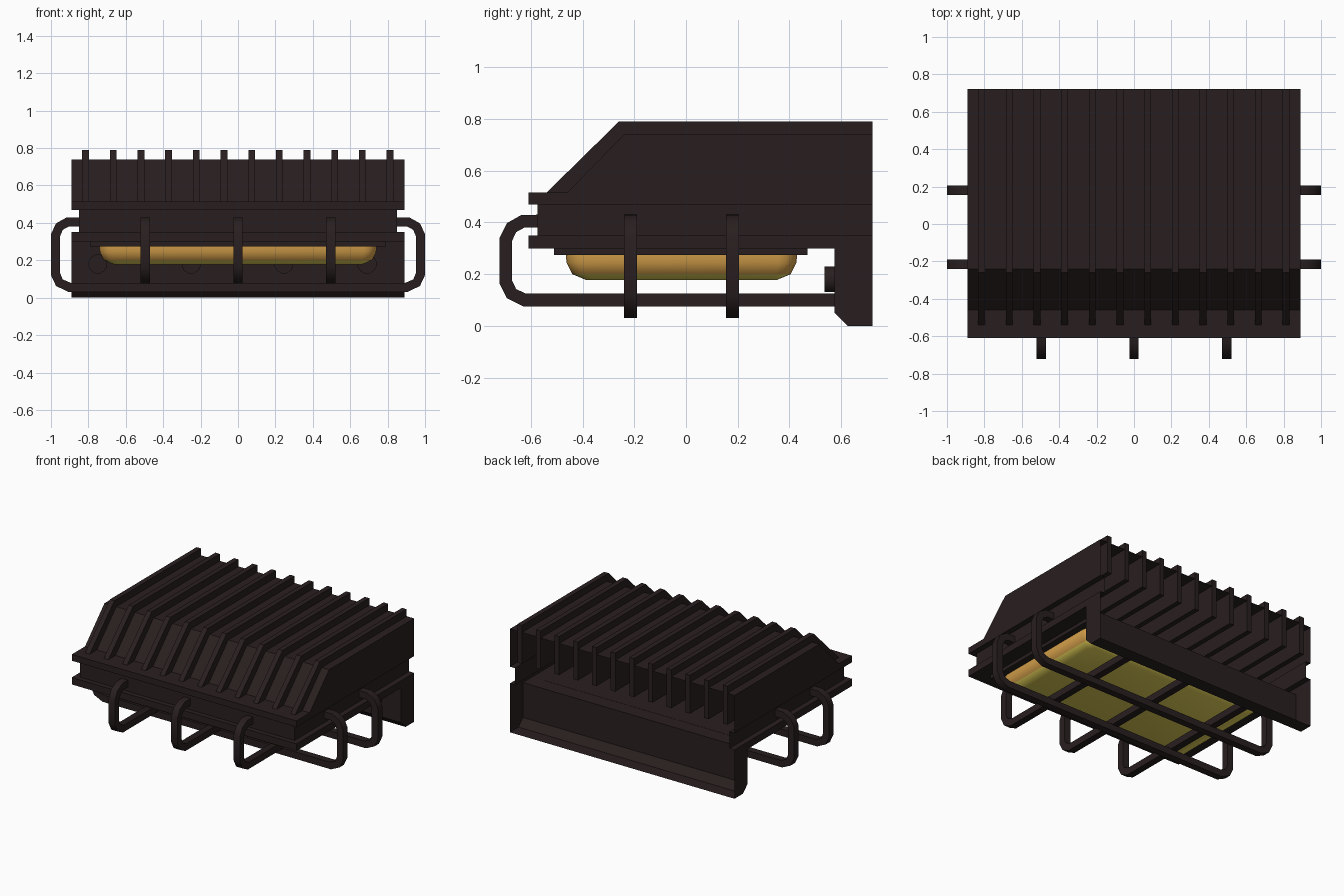
import bpy, bmesh, math
from mathutils import Vector

if "Cube" in bpy.data.objects:
    bpy.data.objects.remove(bpy.data.objects["Cube"])


def material(name, rgb):
    m = bpy.data.materials.new(name)
    m.diffuse_color = (*rgb, 1)
    m.use_nodes = True
    m.node_tree.nodes["Principled BSDF"].inputs["Base Color"].default_value = m.diffuse_color
    return m


DARK = material("dark_brown_metal", (0.022, 0.0135, 0.0137))
ORANGE = material("orange_glass", (0.70, 0.37, 0.073))
YELLOW = material("yellow_glass", (0.80, 0.66, 0.10))


def finish(name, bm, mats=(DARK,), smooth=None):
    bmesh.ops.recalc_face_normals(bm, faces=bm.faces)
    me = bpy.data.meshes.new(name)
    bm.to_mesh(me)
    bm.free()
    for m in mats:
        me.materials.append(m)
    ob = bpy.data.objects.new(name, me)
    bpy.context.collection.objects.link(ob)
    if smooth:
        bpy.ops.object.select_all(action='DESELECT')
        ob.select_set(True)
        bpy.context.view_layer.objects.active = ob
        bpy.ops.object.shade_smooth_by_angle(angle=math.radians(smooth))
    return ob


def loft(bm, rings, closed=False):
    """Join rings of points with quads and return the vertex rings."""
    vs = [[bm.verts.new(p) for p in r] for r in rings]
    n = len(vs[0])
    for a, b in zip(vs, vs[1:]):
        for i in range(n if closed else n - 1):
            j = (i + 1) % n
            bm.faces.new((a[i], a[j], b[j], b[i]))
    return vs


def slab(name, profile, x0, x1):
    """Solid plate: a y-z profile extruded along x."""
    bm = bmesh.new()
    a, b = loft(bm, [[(x, y, z) for y, z in profile] for x in (x0, x1)], True)
    bm.faces.new(a)
    bm.faces.new(b)
    return finish(name, bm)


def rod(name, path, side, r=0.025, n=4):
    """Rod swept along a planar path; side is the normal of that plane."""
    pts = [Vector(p) for p in path]
    side = Vector(side)
    rings = []
    for i, p in enumerate(pts):
        d0 = (p - pts[max(i - 1, 0)]).normalized()
        d1 = (pts[min(i + 1, len(pts) - 1)] - p).normalized()
        up = (d0 + d1).normalized().cross(side)
        rings.append([p + r * (math.cos(t) * side + math.sin(t) * up) / math.cos(math.pi / n)
                      for t in [(k + 0.5) * 2 * math.pi / n for k in range(n)]])
    bm = bmesh.new()
    vs = loft(bm, rings, True)
    bm.faces.new(vs[0])
    bm.faces.new(vs[-1])
    return finish(name, bm, smooth=50)


# Housing: U-shaped rings (half width, front y, z), open at the back
bm = bmesh.new()
steps = [(.89, -.24, .74), (.89, -.46, .515), (.89, -.61, .515), (.89, -.61, .47),
         (.85, -.575, .47), (.85, -.575, .35), (.89, -.61, .35), (.89, -.61, .30)]
rings = loft(bm, [[(w, .722, z), (w, y, z), (-w, y, z), (-w, .722, z)] for w, y, z in steps])
bm.faces.new(rings[0])
floor = [bm.verts.new((x, .575, .30)) for x in (-.89, .89)]
bm.faces.new((rings[-1][1], rings[-1][2], floor[0], floor[1]))
flat = [f for f in bm.faces if f.calc_area() < 1e-7]
bmesh.ops.delete(bm, geom=flat, context='FACES_ONLY')
finish("housing", bm)

# Rear mounting skirt, hollow and open at the back
bm = bmesh.new()
skirt = [(.722, .30), (.722, 0), (.625, 0), (.575, .05), (.575, .30)]
a, b = loft(bm, [[(x, y, z) for y, z in skirt] for x in (-.89, .89)])
bm.faces.new(a)
bm.faces.new(b)
bm.faces.remove(next(f for f in bm.faces if all(abs(v.co.y - .722) < 1e-4 for v in f.verts)))
finish("rear_skirt", bm)

# Cooling fins
fin = [(-.54, .515), (-.26, .79), (.722, .79), (.722, .515)]
for i in range(12):
    x = -.815 + i * .148
    slab(f"cooling_fin_{i + 1}", fin, x - .018, x + .018)

# Lamp mounting plate
slab("lamp_plate", [(-.51, .275), (.47, .275), (.47, .301), (-.51, .301)], -.79, .79)


# Glowing lens: rounded rectangles stepping inwards towards the bottom
def rounded(inset, z, r=.07, k=4):
    w, d, rr = .742 - inset, .4475 - inset, max(r - inset * .5, .02)
    out = []
    for q, (sx, sy) in enumerate([(1, 1), (-1, 1), (-1, -1), (1, -1)]):
        for j in range(k + 1):
            t = (q + j / k) * math.pi / 2
            out.append((sx * (w - rr) + rr * math.cos(t),
                        sy * (d - rr) + rr * math.sin(t) - .0175, z))
    return out


bm = bmesh.new()
vs = loft(bm, [rounded(*s) for s in [(0, .276), (.003, .245), (.025, .20),
                                     (.08, .177)]], True)
bm.faces.new(vs[-1])
for f in bm.faces:
    f.material_index = 1 if f.calc_center_median().z < .20 else 0
finish("lamp_lens", bm, (ORANGE, YELLOW), smooth=50)

# Guard rods running front to back
guard = [(-.56, .405), (-.63, .405), (-.675, .38), (-.697, .335), (-.697, .17),
         (-.675, .125), (-.625, .10), (.575, .10)]
for i, x in enumerate((-.495, 0, .495)):
    rod(f"front_guard_rod_{i + 1}", [(x, y, z) for y, z in guard], (1, 0, 0))

# Guard rods running side to side
half = [(-.83, .405), (-.91, .405), (-.955, .38), (-.975, .335), (-.975, .125),
        (-.955, .08), (-.90, .055)]
full = half + [(-x, z) for x, z in reversed(half)]
for i, y in enumerate((-.215, .18)):
    rod(f"side_guard_rod_{i + 1}", [(x, y, z) for x, z in full], (0, 1, 0))

# Round bolts on the front of the rear skirt
for i, x in enumerate((-.75, -.25, .245, .69)):
    rod(f"skirt_bolt_{i + 1}", [(x, .535, .18), (x, .574, .18)], (1, 0, 0), r=.05, n=12)
